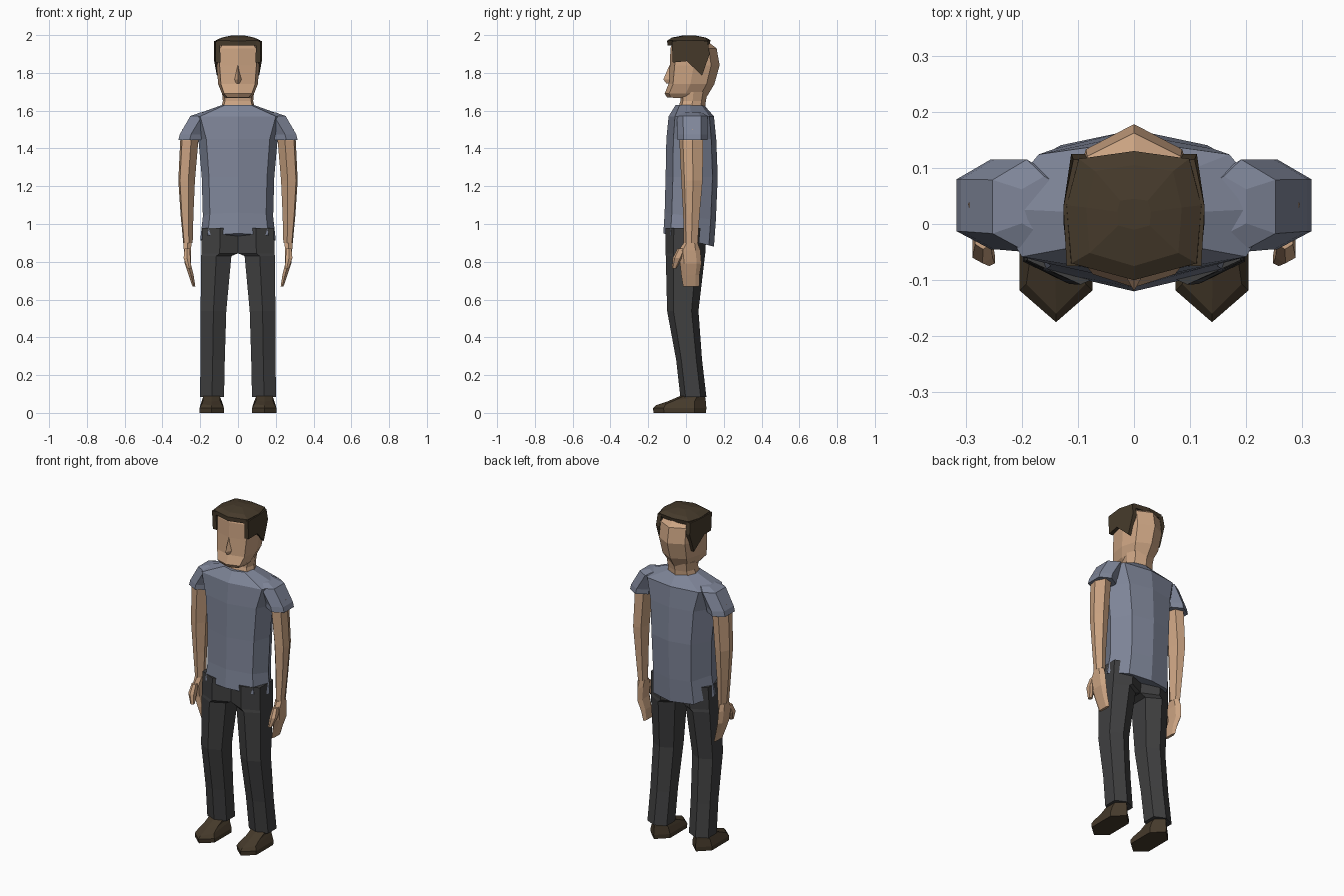
import bpy
import bmesh

default = bpy.data.objects.get("Cube")
if default:
    bpy.data.objects.remove(default, do_unlink=True)


def make_material(name, red, green, blue):
    material = bpy.data.materials.new(name)
    material.use_nodes = True
    colour = (red, green, blue, 1)
    material.diffuse_color = colour
    material.node_tree.nodes["Principled BSDF"].inputs["Base Color"].default_value = colour
    return material


skin = make_material("skin", .6, .37, .225)
shirt_blue = make_material("shirt blue grey", .21, .235, .315)
trouser_grey = make_material("trouser charcoal", .05, .05, .051)
dark_brown = make_material("dark brown", .06, .042, .024)


def finish(name, bm, material):
    """Turn a bmesh into a flat shaded object of one colour."""
    bmesh.ops.recalc_face_normals(bm, faces=bm.faces)
    mesh = bpy.data.meshes.new(name)
    bm.to_mesh(mesh)
    bm.free()
    mesh.materials.append(material)
    part = bpy.data.objects.new(name, mesh)
    bpy.context.collection.objects.link(part)
    return part


def skin_rings(bm, rings):
    """Join consecutive rings of vertices and cap both ends."""
    count = len(rings[0])
    for lower, upper in zip(rings, rings[1:]):
        for i in range(count):
            j = (i + 1) % count
            bm.faces.new((lower[i], lower[j], upper[j], upper[i]))
    bm.faces.new(rings[0])
    bm.faces.new(rings[-1])


def loft(name, material, profile, rings, side=1):
    """Stack a unit profile fitted into (z, x low, x high, y front, y back, rise)."""
    bm = bmesh.new()
    loops = []
    for z, left, right, front, back, *rise in rings:
        slope = rise[0] if rise else 0
        loops.append([bm.verts.new((side * (left + u * (right - left)),
                                    front + v * (back - front),
                                    z + v * slope)) for u, v in profile])
    skin_rings(bm, loops)
    return finish(name, bm, material)


def body_loft(name, material, half, rings):
    """Loft centred on x, from half a profile and (z, half width, front, back, rise)."""
    whole = half + [(-u, v) for u, v in reversed(half[1:-1])]
    profile = [((u + 1) / 2, v) for u, v in whole]
    full = [(z, -w, w, front, back, *rise) for z, w, front, back, *rise in rings]
    return loft(name, material, profile, full)


def side_plate(name, material, outline, side):
    """Plate from a (y, z, outer x) outline, thickened towards the head."""
    bm = bmesh.new()
    loops = [[bm.verts.new((side * (x - depth), y, z)) for y, z, x in outline]
             for depth in (0, .025)]
    skin_rings(bm, loops)
    return finish(name, bm, material)


# Cross-sections
torso_half = [(0, 0), (.8, .14), (1, .5), (.68, .9), (0, 1)]
head_half = [(0, 0), (.86, .1), (1, .48), (.76, .83), (0, 1)]
hair_half = [(0, 0), (.93, .13), (1, .58), (.82, .94), (0, 1)]
hexagon = [(.5, 0), (1, .2), (1, .78), (.5, 1), (0, .78), (0, .2)]
limb = [(.4, 0), (.9, .15), (1, .55), (.7, 1), (.2, .9), (0, .4)]

# Shirt body with a hem that drops at the back
body_loft("shirt", shirt_blue, torso_half, [
    (.95, .2, -.12, .148, -.07),
    (1.06, .186, -.113, .158, -.04),
    (1.25, .192, -.108, .168),
    (1.45, .21, -.104, .16),
    (1.57, .25, -.092, .148),
    (1.63, .085, -.055, .095),
])

# Neck and head
body_loft("neck", skin, head_half, [
    (1.6, .095, -.045, .1),
    (1.65, .08, -.03, .105),
    (1.7, .085, -.03, .115),
])
body_loft("head", skin, head_half, [
    (1.67, .065, -.1, .1, -.01),
    (1.69, .085, -.113, .12),
    (1.74, .105, -.093, .15),
    (1.84, .113, -.086, .178),
    (1.93, .11, -.082, .162),
    (1.965, .085, -.07, .115),
])
body_loft("nose", skin, [(0, 0), (1, .6), (1, 1), (0, 1)], [
    (1.745, .02, -.105, -.05),
    (1.765, .023, -.12, -.05),
    (1.84, .009, -.088, -.05),
])

# Hair cap with hanging side locks
body_loft("hair_cap", dark_brown, hair_half, [
    (1.945, .122, -.098, .124, .005),
    (1.97, .12, -.1, .13, .003),
    (1.987, .085, -.075, .105),
    (1.999, .03, -.01, .045),
])
lock = [(-.075, 1.965, .12), (-.07, 1.855, .118), (.005, 1.862, .126),
        (.085, 1.785, .112), (.125, 1.9, .112), (.115, 1.965, .108),
        (.03, 1.97, .126)]

for label, side in (("left", 1), ("right", -1)):
    side_plate(label + "_hair_lock", dark_brown, lock, side)

    # Short sleeve
    loft(label + "_sleeve", shirt_blue, hexagon, [
        (1.445, .195, .316, -.045, .115),
        (1.475, .19, .308, -.045, .115),
        (1.572, .13, .252, -.05, .115),
        (1.59, .12, .2, -.02, .085),
    ], side)

    # Bare arm and hand
    loft(label + "_arm", skin, limb, [
        (1.5, .2, .295, -.03, .09),
        (1.44, .21, .306, -.035, .09),
        (1.23, .228, .316, -.025, .088),
        (1.05, .236, .304, -.015, .072),
        (.9, .24, .29, -.012, .062),
    ], side)
    loft(label + "_hand", skin, hexagon, [
        (.9, .245, .288, -.012, .062),
        (.86, .25, .287, -.04, .076),
        (.79, .25, .282, -.032, .082),
        (.73, .235, .262, -.025, .072),
        (.67, .226, .241, -.015, .07),
    ], side)
    loft(label + "_thumb", skin, hexagon, [
        (.87, .255, .283, -.045, 0),
        (.82, .252, .288, -.07, -.02),
        (.765, .248, .268, -.075, -.05),
    ], side)

    # Trouser leg, meeting its twin at the waist
    loft(label + "_trouser_leg", trouser_grey, hexagon, [
        (.98, 0, .19, -.108, .11),
        (.845, 0, .194, -.108, .102),
        (.83, .035, .195, -.107, .1),
        (.54, .062, .198, -.1, .066),
        (.28, .07, .198, -.052, .085),
        (.085, .074, .202, -.03, .108),
    ], side)

    # Pointed shoe with a sloping upper
    loft(label + "_shoe", dark_brown, hexagon, [
        (0, .075, .203, -.172, .105),
        (.025, .074, .204, -.175, .108),
        (.04, .086, .192, -.16, .104, .03),
        (.06, .095, .185, -.1, .1, .03),
        (.09, .095, .185, -.03, .1, .015),
    ], side)
